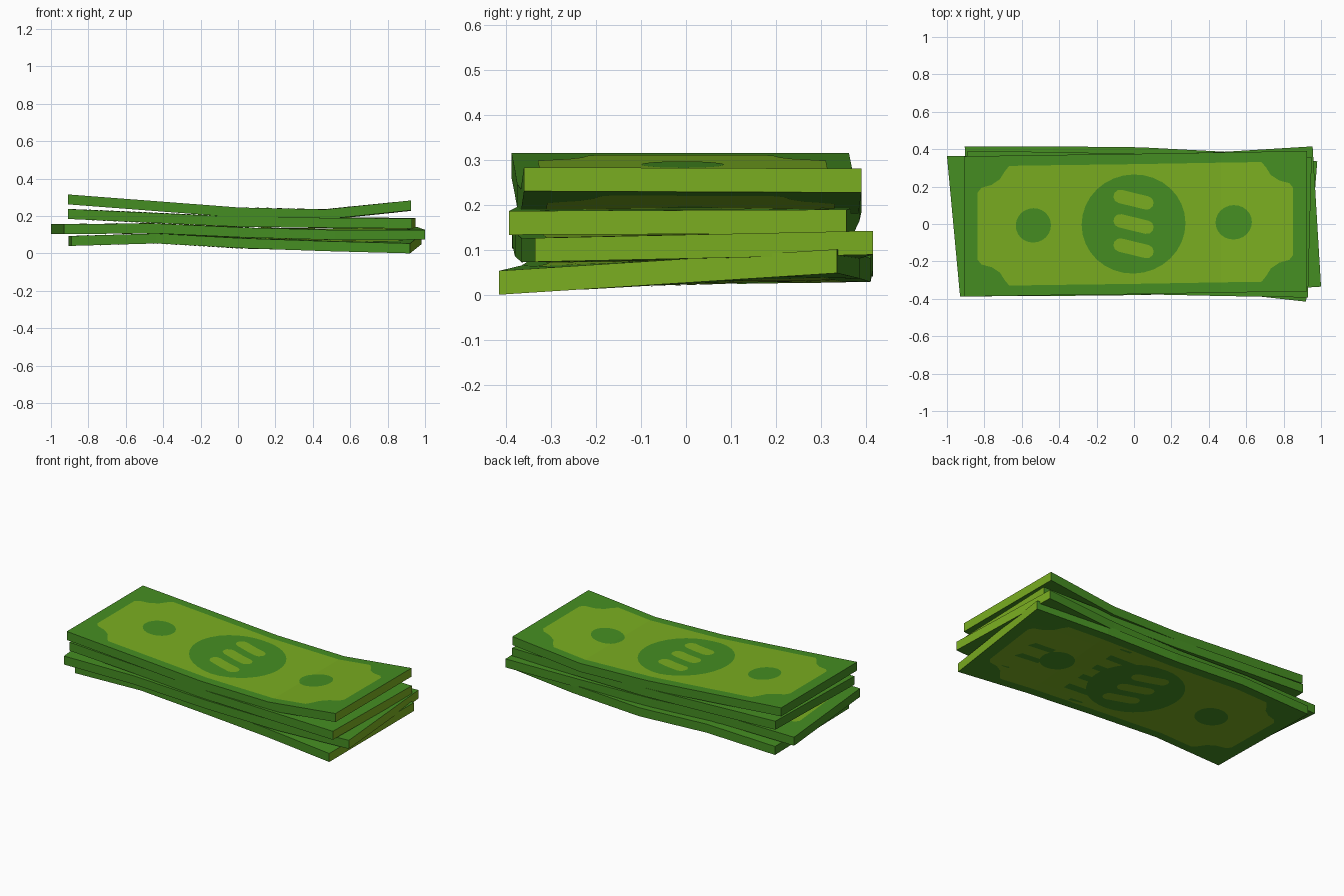
import bpy, bmesh, math
from mathutils import Vector

if "Cube" in bpy.data.objects:
    bpy.data.objects.remove(bpy.data.objects["Cube"])

HL, HW, T = 0.925, 0.375, 0.053      # bill half length, half width, thickness
ROWS = 6                             # strips across the width


def material(name, rgb):
    m = bpy.data.materials.new(name)
    m.diffuse_color = (*rgb, 1)
    m.use_nodes = True
    m.node_tree.nodes["Principled BSDF"].inputs["Base Color"].default_value = m.diffuse_color
    return m


DARK = material("dark green", (0.06, 0.27, 0.016))
LIGHT = material("light green", (0.195, 0.42, 0.015))

# each bill: end x (front, back), centre y and underside z at five stations, twist of right end
BILLS = [
    dict(xl=(-0.89, -0.905), xr=(0.92, 0.98), y=(0.04, 0.04, 0.035, 0.01, -0.04),
         z=(0.04, 0.053, 0.028, 0.012, 0.0), twist=0.048),
    dict(xl=(-0.93, -1.0), xr=(1.0, 0.955), y=(-0.012, -0.01, -0.005, 0.01, 0.04),
         z=(0.103, 0.107, 0.085, 0.072, 0.073), twist=0.016),
    dict(xl=(-0.91, -0.89), xr=(0.93, 0.95), y=(0.015, 0.01, 0.0, -0.01, -0.018),
         z=(0.184, 0.163, 0.142, 0.137, 0.133), twist=0.003),
    dict(xl=(-0.91, -0.91), xr=(0.925, 0.925), y=(-0.013, -0.006, 0.0, 0.008, 0.015),
         z=(0.262, 0.227, 0.192, 0.182, 0.23), twist=-0.003),
]


def bend(bill, u, v, h):
    """Flat bill coordinates to the bent, shifted bill."""
    s = min(max((u + HL) / (2 * HL) * 4, 0), 4)
    i = min(int(s), 3)
    f = s - i
    a, b = (u + HL) / (2 * HL), (v + HW) / (2 * HW)
    mix = lambda p, q, t: p + (q - p) * t
    x = mix(mix(*bill["xl"], b), mix(*bill["xr"], b), a)
    y = mix(bill["y"][i], bill["y"][i + 1], f) + v
    z = mix(bill["z"][i], bill["z"][i + 1], f) + bill["twist"] * max(0, 2 * a - 1) * b
    return Vector((x, y, z + h))


def slice_grid(bm):
    """Cut along the bend lines and the width strips."""
    cuts = [((u * HL, 0, 0), (1, 0, 0)) for u in (-0.5, 0, 0.5)]
    cuts += [((0, -HW + 2 * HW * k / ROWS, 0), (0, 1, 0)) for k in range(1, ROWS)]
    for co, no in cuts:
        bmesh.ops.bisect_plane(bm, geom=bm.verts[:] + bm.edges[:] + bm.faces[:],
                               plane_co=co, plane_no=no, dist=1e-5)


def finish(bm, bill, name):
    for v in bm.verts:
        v.co = bend(bill, *v.co)
    me = bpy.data.meshes.new(name)
    bm.to_mesh(me)
    bm.free()
    me.materials.append(DARK)
    me.materials.append(LIGHT)
    bpy.context.collection.objects.link(bpy.data.objects.new(name, me))


def ellipse(cx, cy, rx, ry, n=24):
    return [(cx + rx * math.cos(2 * math.pi * k / n), cy + ry * math.sin(2 * math.pi * k / n))
            for k in range(n)]


def bar(cx, cy, half, r, tilt):
    """Slanted bar with round ends."""
    pts = []
    for k in range(12):
        a = -math.pi / 2 + math.pi * (k if k < 6 else k - 1) / 5
        x = r * math.cos(a) + (half if k < 6 else -half)
        y = r * math.sin(a)
        pts.append((cx + x * math.cos(tilt) - y * math.sin(tilt),
                    cy + x * math.sin(tilt) + y * math.cos(tilt)))
    return pts


def panel():
    """Printed field with scooped corners."""
    q = [(0.85, 0.18), (0.83, 0.205), (0.775, 0.22), (0.73, 0.25), (0.705, 0.29), (0.68, 0.32)]
    half = q + [(-x, y) for x, y in reversed(q)]
    return half + [(-x, -y) for x, y in half]


# printed shapes: outline, layer, material index
PRINT = [(panel(), 1, 1),
         (ellipse(-0.01, 0, 0.28, 0.265, 32), 2, 0),
         (ellipse(-0.55, 0, 0.095, 0.092), 2, 0),
         (ellipse(0.53, 0, 0.098, 0.092), 2, 0)]
PRINT += [(bar(-0.01, y, 0.075, 0.036, -0.25), 3, 1) for y in (0.13, 0.0, -0.13)]

for n, bill in enumerate(BILLS, 1):
    # paper body, light coloured on the right end
    bm = bmesh.new()
    bmesh.ops.create_cube(bm, size=1)
    for v in bm.verts:
        v.co = (v.co.x * 2 * HL, v.co.y * 2 * HW, (v.co.z + 0.5) * T)
    slice_grid(bm)
    bm.normal_update()
    for f in bm.faces:
        f.material_index = int(f.normal.x > 0.9)
    finish(bm, bill, f"bill_{n}")

    # print on both sides
    for side, label in ((1, "top"), (-1, "bottom")):
        bm = bmesh.new()
        for outline, layer, mat in PRINT:
            h = (T if side > 0 else 0) + side * layer * 0.0012
            f = bm.faces.new([bm.verts.new((x, y, h)) for x, y in outline])
            f.material_index = mat
            f.normal_update()
            if f.normal.z * side < 0:
                f.normal_flip()
        slice_grid(bm)
        finish(bm, bill, f"bill_{n}_print_{label}")
